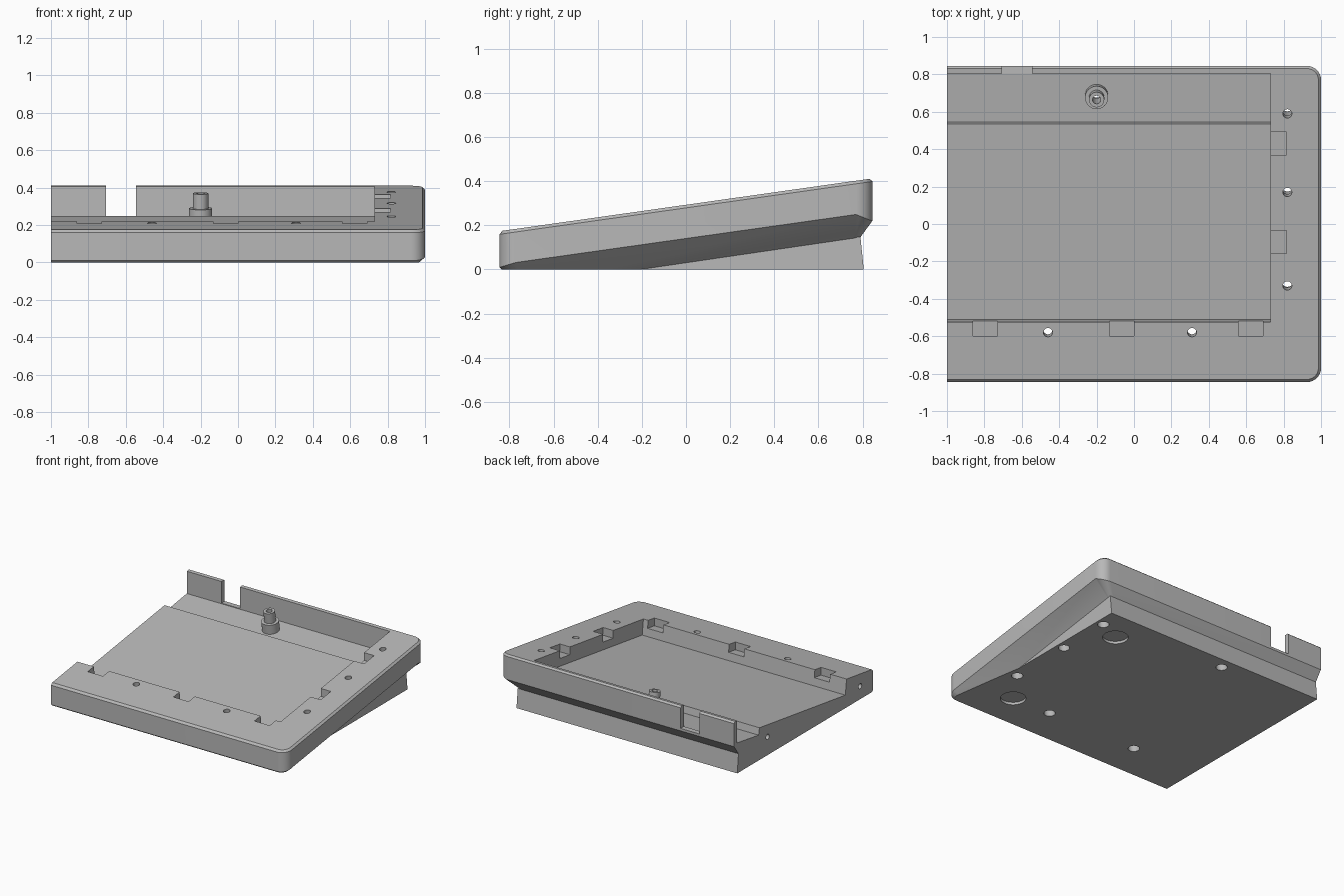
import bpy, bmesh, math
from mathutils import Vector

if "Cube" in bpy.data.objects:
    bpy.data.objects.remove(bpy.data.objects["Cube"], do_unlink=True)

TILT = math.radians(8)
UP = Vector((0, -math.sin(TILT), math.cos(TILT)))   # normal of the sloped deck

grey = bpy.data.materials.new("matte grey")
grey.use_nodes = True
grey.diffuse_color = (0.48, 0.48, 0.48, 1)
grey.node_tree.nodes["Principled BSDF"].inputs["Base Color"].default_value = grey.diffuse_color


def deck(y):
    return 0.2925 + 0.1416 * y


def wall_foot(y):
    # lower edge of the outer wall, dipping a little round the end corners
    back = min(max((y - 0.77) / 0.07, 0), 1) * 0.038
    front = min(max((-0.77 - y) / 0.07, 0), 1) * 0.011
    return 0.14 + 0.141 * y - back - front


def make(name, bm):
    bmesh.ops.recalc_face_normals(bm, faces=bm.faces)
    mesh = bpy.data.meshes.new(name)
    bm.to_mesh(mesh)
    bm.free()
    ob = bpy.data.objects.new(name, mesh)
    bpy.context.collection.objects.link(ob)
    mesh.materials.append(grey)
    return ob


def prism(name, x0, x1, profile):
    bm = bmesh.new()
    face = bm.faces.new([bm.verts.new((x0, y, z)) for y, z in profile])
    ext = bmesh.ops.extrude_face_region(bm, geom=[face])
    moved = [v for v in ext["geom"] if isinstance(v, bmesh.types.BMVert)]
    bmesh.ops.translate(bm, verts=moved, vec=(x1 - x0, 0, 0))
    return make(name, bm)


def rod(name, centre, r, low, high, axis=UP, sides=32):
    # cylinder along an axis, spanning low..high from the centre point
    bm = bmesh.new()
    bmesh.ops.create_cone(bm, cap_ends=True, segments=sides, radius1=r, radius2=r, depth=high - low)
    turn = Vector((0, 0, 1)).rotation_difference(axis).to_matrix()
    bmesh.ops.rotate(bm, verts=bm.verts, matrix=turn)
    bmesh.ops.translate(bm, verts=bm.verts, vec=Vector(centre) + axis * (low + high) / 2)
    return make(name, bm)


def combine(ob, other, operation="DIFFERENCE", keep=False):
    mod = ob.modifiers.new("join", "BOOLEAN")
    mod.operation, mod.solver, mod.object = operation, "EXACT", other
    bpy.context.view_layer.objects.active = ob
    bpy.ops.object.modifier_apply(modifier=mod.name)
    if not keep:
        bpy.data.objects.remove(other, do_unlink=True)


def ring(bm, side, front, back, r, height):
    # outline with two rounded corners at +x and a straight cut at x = -1
    pts = [(-1, front)]
    for cy, start in ((front + r, -90), (back - r, 0)):
        for i in range(9):
            a = math.radians(start + i * 11.25)
            pts.append((side - r + r * math.cos(a), cy + r * math.sin(a)))
    pts.append((-1, back))
    return [bm.verts.new((x, y, height(y))) for x, y in pts]


# Sloped case body, lofted from stacked outlines and trimmed flat at the ground
bm = bmesh.new()
rings = [
    ring(bm, 0.88, -0.745, 0.79, 0.03, lambda y: 0.03 + 0.1465 * y),
    ring(bm, 1.0, -0.845, 0.845, 0.075, wall_foot),
    ring(bm, 1.0, -0.845, 0.845, 0.075, lambda y: deck(y) - 0.014),
    ring(bm, 0.986, -0.831, 0.831, 0.061, deck),
]
for a, b in zip(rings, rings[1:]):
    for i in range(len(a)):
        j = (i + 1) % len(a)
        bm.faces.new((a[i], a[j], b[j], b[i]))
bm.faces.new(rings[0])
bm.faces.new(rings[-1])
bmesh.ops.triangulate(bm, faces=[f for f in bm.faces if len(f.verts) == 4])
cut = bmesh.ops.bisect_plane(bm, geom=bm.verts[:] + bm.edges[:] + bm.faces[:],
                             plane_co=(0, 0, 0), plane_no=(0, 0, -1), clear_outer=True)
edges = [e for e in cut["geom_cut"] if isinstance(e, bmesh.types.BMEdge)]
bmesh.ops.holes_fill(bm, edges=edges, sides=0)
case = make("case", bm)

# Wedge foot under the back
wedge = prism("wedge_foot", -1, 0.88, [(-0.205, 0), (0.805, 0), (0.79, 0.146), (0.7, 0.15)])
combine(case, wedge, "UNION")

# Main tray pocket, with a lower channel along the back
combine(case, prism("pocket", -1.1, 0.73, [
    (-0.5375, 0.318), (-0.51, 0.10), (0.535, 0.248), (0.545, 0.195),
    (0.805, 0.235), (0.805, 0.6), (-0.5375, 0.6)]))


# Clip notches in the deck
def notch(x0, x1, y0, y1):
    d = 0.06
    combine(case, prism("notch", x0, x1, [(y0, deck(y0) - d), (y1, deck(y1) - d),
                                          (y1, deck(y1) + d), (y0, deck(y0) + d)]))


for x in (-0.86, -0.13, 0.56):
    notch(x, x + 0.13, -0.6, -0.5)
for y in (-0.157, 0.37):
    notch(0.7, 0.815, y, y + 0.122)

# Cable gap in the back wall
combine(case, prism("cable_gap", -0.705, -0.545, [(0.797, 0.24), (0.9, 0.24), (0.9, 0.6), (0.797, 0.6)]))

# Screw holes with wide bores from below
for x, y in ((0.82, 0.59), (0.82, 0.17), (0.82, -0.33), (-0.46, -0.58), (0.31, -0.58)):
    top = (x, y, deck(y))
    combine(case, rod("screw_hole", top, 0.024, -0.6, 0.1))
    combine(case, rod("screw_bore", top, 0.04, -0.6, -0.1))

# Recesses for round pads under the case
for y in (0.56, -0.555):
    combine(case, rod("pad_recess", (0.64, y, 0), 0.09, -0.1, 0.02, Vector((0, 0, 1))))

# Alignment pin holes in the cut end
for y, z in ((-0.69, 0.1), (0.435, 0.14)):
    combine(case, rod("pin_hole", (-1, y, z), 0.02, -0.1, 0.12, Vector((1, 0, 0))))

# Stepped screw post in the back channel
base = Vector((-0.2, 0.686, 0.215))
post = rod("screw_post", base, 0.062, -0.02, 0.075)
combine(post, rod("post_tip", base, 0.041, 0.0, 0.156), "UNION")
hole = rod("post_hole", base, 0.022, -0.5, 0.3)
combine(post, hole, keep=True)
combine(case, hole)
combine(case, rod("post_bore", base, 0.04, -0.5, -0.05))

# Smooth round parts, keep hard edges sharp
for ob in (case, post):
    bpy.ops.object.select_all(action="DESELECT")
    ob.select_set(True)
    bpy.context.view_layer.objects.active = ob
    bpy.ops.object.shade_smooth_by_angle(angle=math.radians(25))
